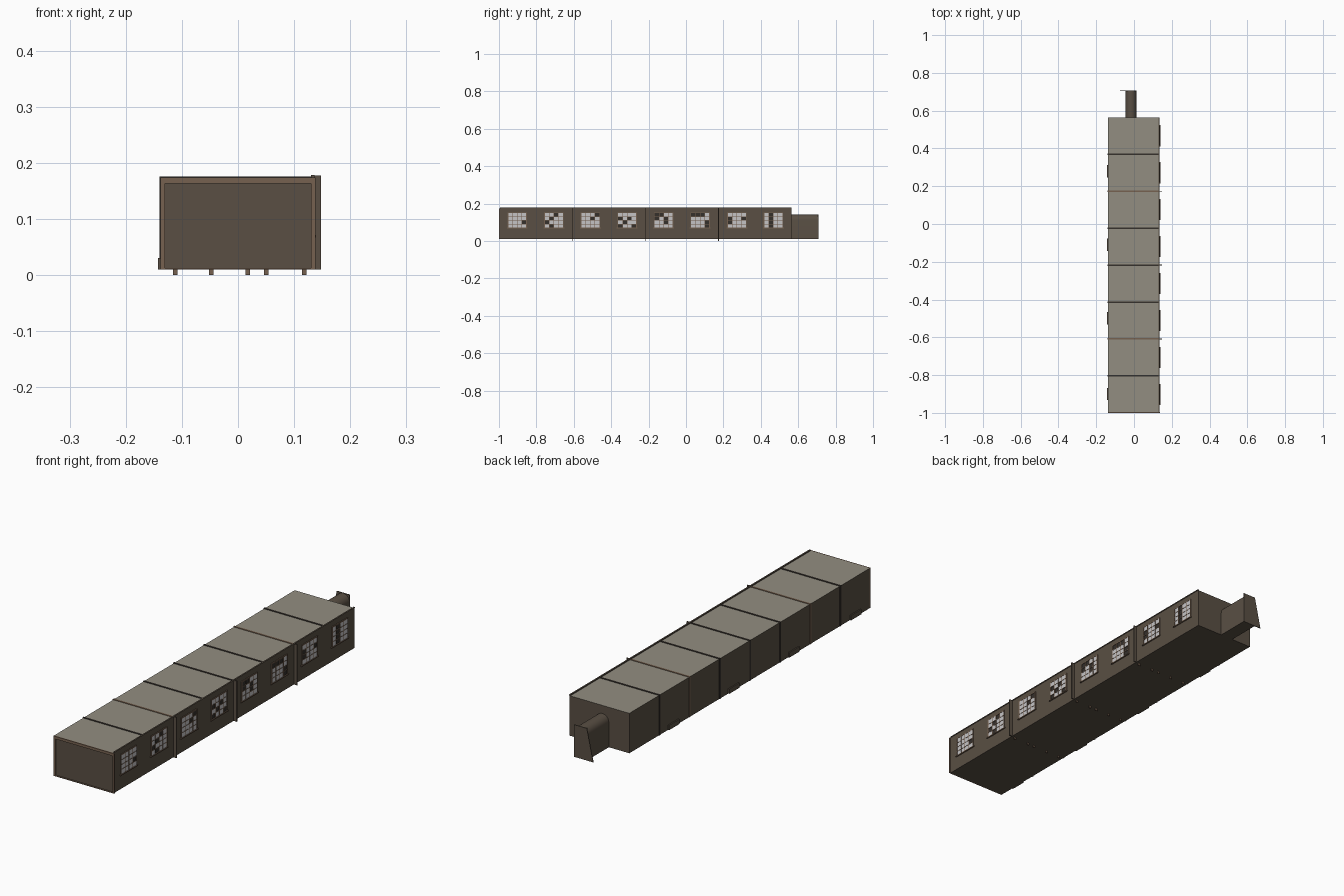
import bpy, bmesh, math, random

random.seed(7)
cube = bpy.data.objects.get("Cube")
if cube:
    bpy.data.objects.remove(cube, do_unlink=True)


def material(name, rgb):
    m = bpy.data.materials.new(name)
    m.use_nodes = True
    m.diffuse_color = (*rgb, 1)
    m.node_tree.nodes["Principled BSDF"].inputs["Base Color"].default_value = (*rgb, 1)
    return m


WALL = material("dark brown wall", (0.10, 0.078, 0.057))
ROOF = material("grey roof", (0.29, 0.27, 0.22))
TRIM = material("brown trim", (0.18, 0.12, 0.08))
GLASS = material("pale glass", (0.56, 0.55, 0.56))
DARK = material("dark gap", (0.035, 0.029, 0.024))


def finish(name, bm, *mats):
    bmesh.ops.recalc_face_normals(bm, faces=bm.faces)
    me = bpy.data.meshes.new(name)
    bm.to_mesh(me)
    bm.free()
    for m in mats:
        me.materials.append(m)
    ob = bpy.data.objects.new(name, me)
    bpy.context.collection.objects.link(ob)
    return ob


def add_box(bm, x, y, z, mat=0):
    """Add a box from three (low, high) ranges."""
    verts = bmesh.ops.create_cube(bm, size=1)["verts"]
    for v in verts:
        v.co = [r[0] if c < 0 else r[1] for c, r in zip(v.co, (x, y, z))]
    for f in {f for v in verts for f in v.link_faces}:
        f.material_index = mat


def boxes(name, mat, items):
    bm = bmesh.new()
    for item in items:
        add_box(bm, *item)
    return finish(name, bm, mat)


LEFT, RIGHT = 0.134, -0.138
FRONT, BACK = -0.995, 0.565
BASE, TOP = 0.01, 0.174
COUNT = 8
STEP = (BACK + 1) / COUNT
seams = [-1 + STEP * i for i in range(1, COUNT)]

# Long hall with a grey top
bm = bmesh.new()
add_box(bm, (RIGHT, LEFT), (FRONT, BACK), (BASE, TOP))
bmesh.ops.recalc_face_normals(bm, faces=bm.faces)
for f in bm.faces:
    f.material_index = int(f.normal.z > 0.5)
finish("hall", bm, WALL, ROOF)

# Frame around the front wall
boxes("front_frame", TRIM, [
    ((RIGHT, -0.130), (-1, FRONT), (BASE, TOP)),
    ((0.130, 0.138), (-1, FRONT), (BASE, TOP)),
    ((-0.130, 0.130), (-1, FRONT), (0.163, TOP)),
    ((-0.130, 0.130), (-1, FRONT), (BASE, BASE + 0.003)),
])

# Roof seams running down the blank side
for i, y in enumerate(seams):
    span = (y - 0.004, y + 0.004)
    boxes("roof_seam", TRIM if i in (1, 5) else DARK, [
        ((RIGHT - 0.002, LEFT), span, (TOP, TOP + 0.002)),
        ((RIGHT - 0.002, RIGHT), span, (BASE, TOP)),
    ])

# Raised edge along the windowed wall
boxes("roof_edge", WALL, [((LEFT - 0.004, LEFT + 0.002), (FRONT, BACK), (TOP, TOP + 0.004))])

# Thin posts and feet at every second seam
posts, feet = [], []
for y in seams[1::2]:
    span = (y - 0.002, y + 0.002)
    posts.append(((LEFT, 0.148), span, (BASE, 0.177)))
    for x in (-0.112, -0.048, 0.017, 0.05, 0.118):
        feet.append(((x - 0.004, x + 0.004), span, (0, BASE)))
boxes("side_posts", WALL, posts)
boxes("floor_feet", TRIM, feet)

# Low ledges on the blank side
boxes("side_ledges", WALL, [
    ((-0.143, RIGHT), (y - 0.033, y + 0.033), (BASE, 0.03))
    for y in (-0.9, -0.5, -0.11, 0.28)])

# Windows with several missing panes
COLS, ROWS = 4, 4
W, H, BORDER, BAR = 0.096, 0.078, 0.004, 0.0025
Z0 = 0.071
frame, back, panes = [], [], []
for i in range(COUNT):
    y0 = -1 + STEP * (i + 0.5) - W / 2
    y1, z1 = y0 + W, Z0 + H
    out = (LEFT, LEFT + 0.003)
    back.append(((LEFT, LEFT + 0.001), (y0, y1), (Z0, z1)))
    frame += [
        (out, (y0 - BORDER, y0), (Z0, z1)),
        (out, (y1, y1 + BORDER), (Z0, z1)),
        (out, (y0 - BORDER, y1 + BORDER), (z1, z1 + BORDER)),
        ((LEFT, LEFT + 0.005), (y0 - 0.008, y1 + 0.008), (Z0 - BORDER, Z0)),
    ]
    pw, ph = W / COLS, H / ROWS
    for c in range(1, COLS):
        y = y0 + pw * c
        frame.append((out, (y - BAR / 2, y + BAR / 2), (Z0, z1)))
    for r in range(1, ROWS):
        z = Z0 + ph * r
        frame.append((out, (y0, y1), (z - BAR / 2, z + BAR / 2)))
    for c in range(COLS):
        for r in range(ROWS):
            if random.random() < 0.7:
                y, z = y0 + pw * c, Z0 + ph * r
                panes.append(((LEFT, LEFT + 0.002), (y, y + pw), (z, z + ph)))
boxes("window_openings", DARK, back)
boxes("window_frames", TRIM, frame)
boxes("window_panes", GLASS, panes)


def extrude_profile(name, points, y0, y1, mat):
    bm = bmesh.new()
    face = bm.faces.new([bm.verts.new((x, y0, z)) for x, z in points])
    new = bmesh.ops.extrude_face_region(bm, geom=[face])["geom"]
    for v in new:
        if isinstance(v, bmesh.types.BMVert):
            v.co.y = y1
    return finish(name, bm, mat)


# Rear porch with a barrel roof
cx, rad = -0.016, 0.029
arch = [(cx + rad * math.cos(math.pi * i / 12), 0.112 + rad * math.sin(math.pi * i / 12))
        for i in range(13)]
porch = extrude_profile("rear_porch", [(cx - rad, BASE), (cx + rad, BASE)] + arch, BACK, 0.705, WALL)
bpy.context.view_layer.objects.active = porch
porch.select_set(True)
bpy.ops.object.shade_smooth_by_angle(angle=math.radians(30))

# Flared plate closing the porch
extrude_profile("porch_end", [(0.013, BASE), (0.013, 0.142), (-0.045, 0.142), (-0.074, BASE)],
                0.705, 0.708, WALL)
